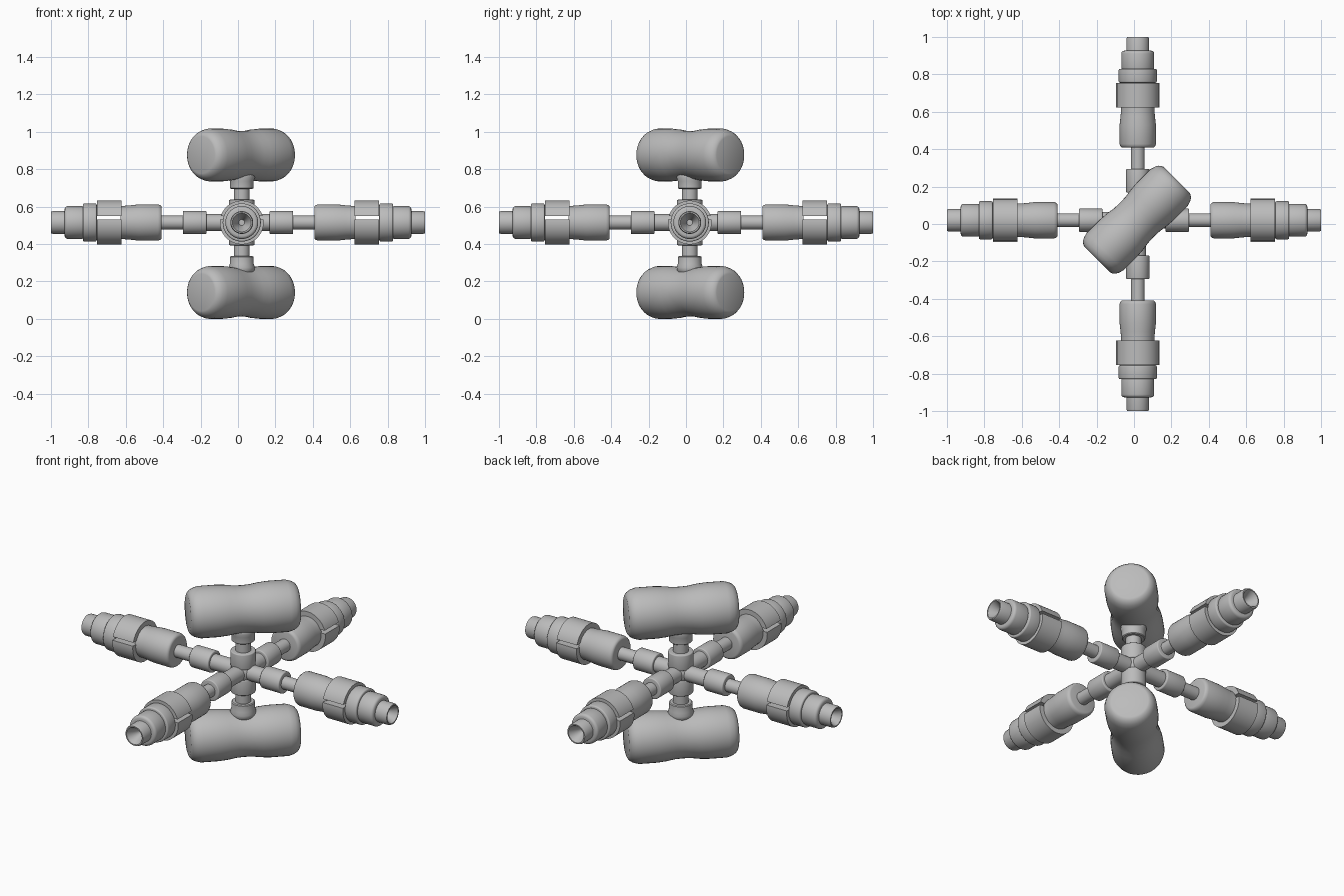
import bpy, bmesh, math
from mathutils import Matrix, Vector

if "Cube" in bpy.data.objects:
    bpy.data.objects.remove(bpy.data.objects["Cube"])

C = Vector((0.02, 0.02, 0.515))   # hub centre
SEG = 40

grey = bpy.data.materials.new("plain_grey")
grey.diffuse_color = (0.5, 0.5, 0.5, 1)
grey.use_nodes = True
grey.node_tree.nodes["Principled BSDF"].inputs["Base Color"].default_value = grey.diffuse_color


def finish(name, bm, matrix):
    bmesh.ops.recalc_face_normals(bm, faces=bm.faces)
    me = bpy.data.meshes.new(name)
    bm.to_mesh(me)
    bm.free()
    me.materials.append(grey)
    ob = bpy.data.objects.new(name, me)
    ob.matrix_world = matrix
    bpy.context.collection.objects.link(ob)
    bpy.context.view_layer.objects.active = ob
    ob.select_set(True)
    bpy.ops.object.shade_smooth_by_angle(angle=math.radians(35))
    ob.select_set(False)
    return ob


def lathe(name, profile, matrix):
    """Spin (distance, radius) points around the local x axis and cap the ends."""
    bm = bmesh.new()
    rings = []
    for d, r in profile:
        rings.append([bm.verts.new((d, r * math.cos(a), r * math.sin(a)))
                      for a in (2 * math.pi * i / SEG for i in range(SEG))])
    for a, b in zip(rings, rings[1:]):
        for i in range(SEG):
            j = (i + 1) % SEG
            bm.faces.new((a[i], a[j], b[j], b[i]))
    bm.faces.new(rings[0])
    bm.faces.new(rings[-1])
    return finish(name, bm, matrix)


def drum_step(a, b, r, bevel):
    """Profile of a cylinder with rounded rims."""
    arc = [(bevel * (1 - math.cos(t)), bevel * (1 - math.sin(t)))
           for t in (0, math.pi / 6, math.pi / 3, math.pi / 2)]
    start = [(a + u, r - v) for u, v in arc]
    return start + [(b - u, r - v) for u, v in reversed(arc)]


def half_band(name, a, b, r, low, high, matrix):
    """Solid circle segment between two local heights, extruded along x."""
    t0 = math.asin(max(-1, low / r))
    t1 = math.asin(min(1, high / r))
    n = 18
    side = [(r * math.cos(t), r * math.sin(t))
            for t in (t0 + (t1 - t0) * i / n for i in range(n + 1))]
    mirrored = [(-y, z) for y, z in reversed(side)]
    outline = []
    for p in side + mirrored:
        if all((p[0] - q[0]) ** 2 + (p[1] - q[1]) ** 2 > 1e-8 for q in outline):
            outline.append(p)
    bm = bmesh.new()
    face = bm.faces.new([bm.verts.new((a, y, z)) for y, z in outline])
    ext = bmesh.ops.extrude_face_region(bm, geom=[face], use_keep_orig=True)
    verts = [g for g in ext["geom"] if isinstance(g, bmesh.types.BMVert)]
    bmesh.ops.translate(bm, verts=verts, vec=(b - a, 0, 0))
    return finish(name, bm, matrix)


# central ball
bm = bmesh.new()
bmesh.ops.create_uvsphere(bm, u_segments=32, v_segments=16, radius=0.07)
finish("hub_ball", bm, Matrix.Translation(C))

# four horizontal arms, each reaching 1.0 from the origin
for k, side in enumerate(("right", "back", "left", "front")):
    base = Vector((0, C.y, C.z)) if k % 2 == 0 else Vector((C.x, 0, C.z))
    m = Matrix.Translation(base) @ Matrix.Rotation(k * math.pi / 2, 4, 'Z')
    lathe(side + "_inner_rod", [(0.0, 0.045), (0.18, 0.045)], m)
    lathe(side + "_collar", drum_step(0.168, 0.295, 0.062, 0.006), m)
    lathe(side + "_rod", [(0.28, 0.037), (0.42, 0.037)], m)
    # grip with a slightly narrowed outer end
    lathe(side + "_grip", [(0.408, 0.080), (0.410, 0.087), (0.416, 0.093),
                           (0.428, 0.097), (0.53, 0.097), (0.575, 0.092),
                           (0.61, 0.089), (0.628, 0.089)], m)
    # clamp band split by a horizontal slot
    half_band(side + "_clamp_top", 0.622, 0.755, 0.117, 0.034, 0.117, m)
    half_band(side + "_clamp_bottom", 0.622, 0.755, 0.117, -0.117, 0.015, m)
    # stepped nozzle
    lathe(side + "_step_large", drum_step(0.755, 0.83, 0.102, 0.008), m)
    lathe(side + "_step_medium", drum_step(0.82, 0.927, 0.088, 0.016), m)
    lathe(side + "_nozzle_tip", [(0.90, 0.061), (0.99, 0.061), (1.0, 0.057),
                                 (1.0, 0.050), (0.985, 0.043), (0.93, 0.016),
                                 (0.91, 0.014)], m)

# upper and lower stems with their waisted drums
HALF, R = 0.30, 0.141
rim = [(0.0, 0.100), (0.004, 0.110), (0.014, 0.122), (0.03, 0.132), (0.06, R)]
half = [(-HALF + d, r) for d, r in rim] + [(-0.14, R), (-0.09, 0.137), (-0.045, 0.130)]
drum = half + [(0.0, 0.128)] + [(-d, r) for d, r in reversed(half)]
for name, s in (("upper", 1), ("lower", -1)):
    m = Matrix.Translation(C) @ Matrix.Rotation(-s * math.pi / 2, 4, 'Y')
    lathe(name + "_stem_collar", drum_step(0.03, 0.122, 0.068, 0.006), m)
    lathe(name + "_stem_rod", [(0.10, 0.042), (0.20, 0.042)], m)
    lathe(name + "_drum_seat", [(0.180, 0.058), (0.184, 0.063), (0.222, 0.064),
                                (0.240, 0.070), (0.262, 0.066), (0.28, 0.05)], m)
    pos = Vector((0.016, 0.023, 0.876 if s > 0 else 0.141))
    lathe(name + "_drum", drum,
          Matrix.Translation(pos) @ Matrix.Rotation(math.pi / 4, 4, 'Z'))
